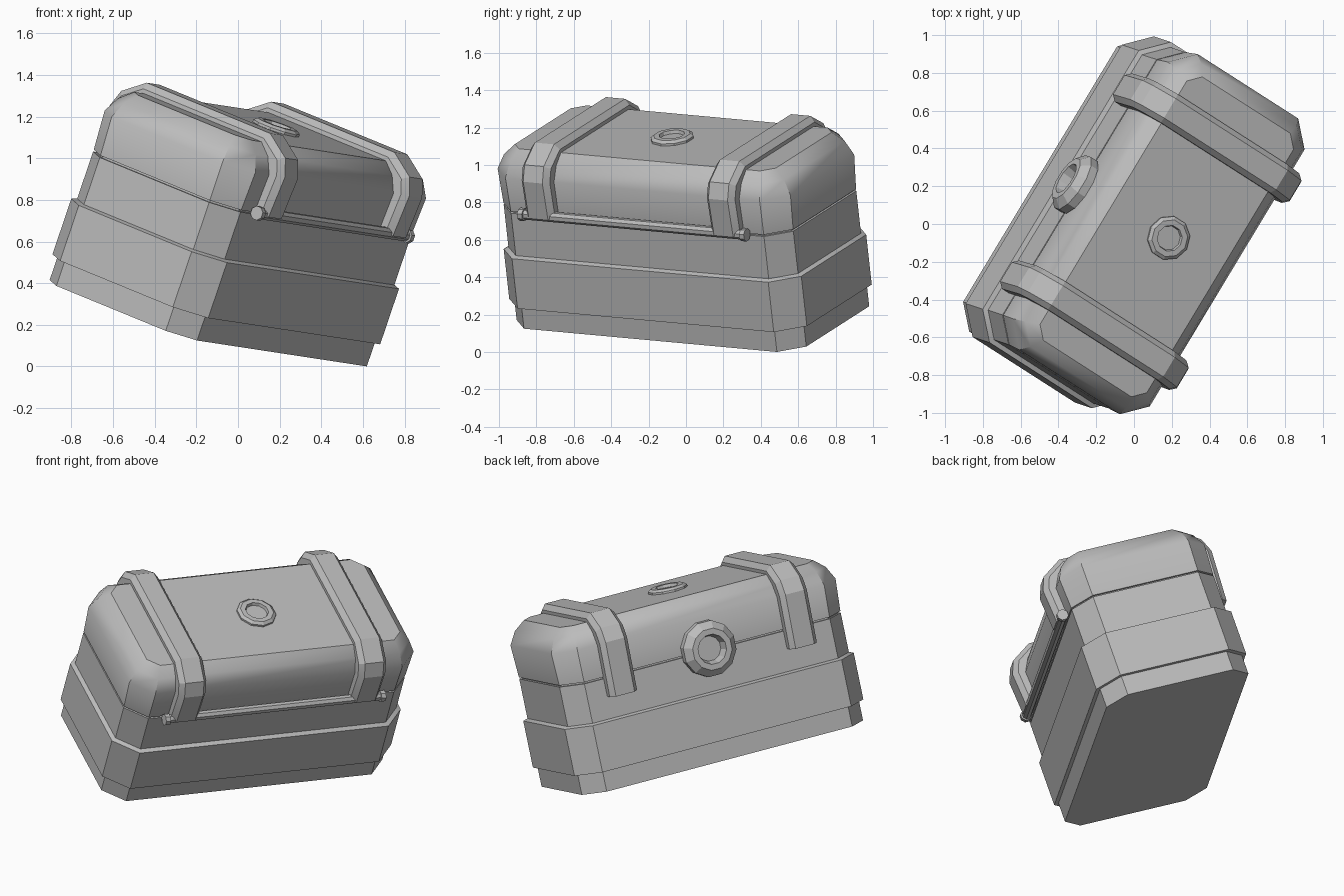
import bpy, bmesh, math
from mathutils import Vector, Matrix

if "Cube" in bpy.data.objects:
    bpy.data.objects.remove(bpy.data.objects["Cube"])

grey = bpy.data.materials.new("plain grey")
grey.use_nodes = True
grey.diffuse_color = (0.5, 0.5, 0.5, 1)
grey.node_tree.nodes["Principled BSDF"].inputs["Base Color"].default_value = (0.5, 0.5, 0.5, 1)

# Tilted frame of the chest: local x = length, y = depth (lock side), z = up
length = Vector((0.515, 0.854, -0.0785)).normalized()
up = Vector((0.32, -0.104, 0.942))
up = (up - length * up.dot(length)).normalized()
depth = up.cross(length)
frame = Matrix((length, depth, up)).transposed().to_4x4()
frame.translation = (-0.143, 0.037, 0.208)


def loft(name, rings, angle):
    """Skin rings of points and cap both ends."""
    bm = bmesh.new()
    rows = [[bm.verts.new(p) for p in ring] for ring in rings]
    n = len(rows[0])
    bm.faces.new(rows[0])
    bm.faces.new(rows[-1])
    for a, b in zip(rows, rows[1:]):
        for i in range(n):
            j = (i + 1) % n
            bm.faces.new((a[i], a[j], b[j], b[i]))
    bmesh.ops.recalc_face_normals(bm, faces=bm.faces)
    mesh = bpy.data.meshes.new(name)
    bm.to_mesh(mesh)
    bm.free()
    mesh.materials.append(grey)
    ob = bpy.data.objects.new(name, mesh)
    bpy.context.collection.objects.link(ob)
    ob.matrix_world = frame
    bpy.ops.object.select_all(action='DESELECT')
    ob.select_set(True)
    bpy.context.view_layer.objects.active = ob
    bpy.ops.object.shade_smooth_by_angle(angle=math.radians(angle))


def footprint(z, grow):
    """Rectangle with cut corners, grown outwards evenly."""
    x, y = 0.907 + grow, 0.445 + grow
    c = 0.115 + grow * 0.586
    return [(x - c, -y, z), (x, c - y, z), (x, y - c, z), (x - c, y, z),
            (c - x, y, z), (-x, y - c, z), (-x, c - y, z), (c - x, -y, z)]


def turned(name, profile, sides, place):
    """Spin a (radius, height) profile, closed by its end caps."""
    rings = []
    for r, h in profile:
        rings.append([place(r * math.cos(t), r * math.sin(t), h)
                      for t in (math.tau * (i + 0.5) / sides for i in range(sides))])
    loft(name, rings, 20)


# Body with foot, wide middle band and a recessed seam
loft("chest_body", [footprint(z, g) for z, g in (
    (0, 0), (0.122, 0), (0.122, 0.025), (0.405, 0.025), (0.415, 0),
    (0.655, 0), (0.655, -0.015), (0.68, -0.015))], 20)

# Lid with bevelled top
loft("chest_lid", [footprint(z, g) for z, g in (
    (0.665, 0), (0.86, 0.01), (0.94, -0.03), (0.993, -0.09))], 35)

# Straps over the lid
path = [Vector(p) for p in (
    (-0.512, 0.665), (-0.527, 0.875), (-0.495, 0.96), (-0.37, 1.043),
    (0.375, 1.043), (0.495, 0.96), (0.53, 0.875), (0.515, 0.545))]
section = [(-0.088, 0.1), (-0.088, 0.03), (-0.06, 0), (0.06, 0), (0.088, 0.03), (0.088, 0.1)]


def strap(name, x):
    rings = []
    for i, p in enumerate(path):
        before = (p - path[max(i - 1, 0)]).normalized()
        after = (path[min(i + 1, len(path) - 1)] - p).normalized()
        along = (before + after).normalized()
        mitre = along.dot(after if after.length else before)
        inward = Vector((along.y, -along.x)) / mitre
        rings.append([(x + w, *(p + inward * t)) for w, t in section])
    loft(name, rings, 20)


for side, sign in (("left", 1), ("right", -1)):
    strap(side + "_strap", sign * 0.58)
    turned(side + "_hinge_cap", [(0.035, 0.68 * sign), (0.035, 0.71 * sign)], 8,
           lambda a, b, h: (h, a - 0.483, b + 0.67))

# Hinge rod along the back
turned("hinge_rod", [(0.028, -0.7), (0.028, 0.7)], 8,
       lambda a, b, h: (h, a - 0.48, b + 0.67))

# Round fitting on top of the lid
turned("top_ring", [(0.118, 0.97), (0.118, 1.005), (0.10, 1.018), (0.07, 1.018), (0.065, 1.0)],
       10, lambda a, b, h: (a, b - 0.01, h))

# Lock on the front, with a sunken keyhole disc
turned("lock", [(0.135, 0.4), (0.135, 0.455), (0.168, 0.455), (0.168, 0.5),
                (0.125, 0.542), (0.09, 0.542), (0.075, 0.485)],
       12, lambda a, b, h: (a, h, b + 0.675))
